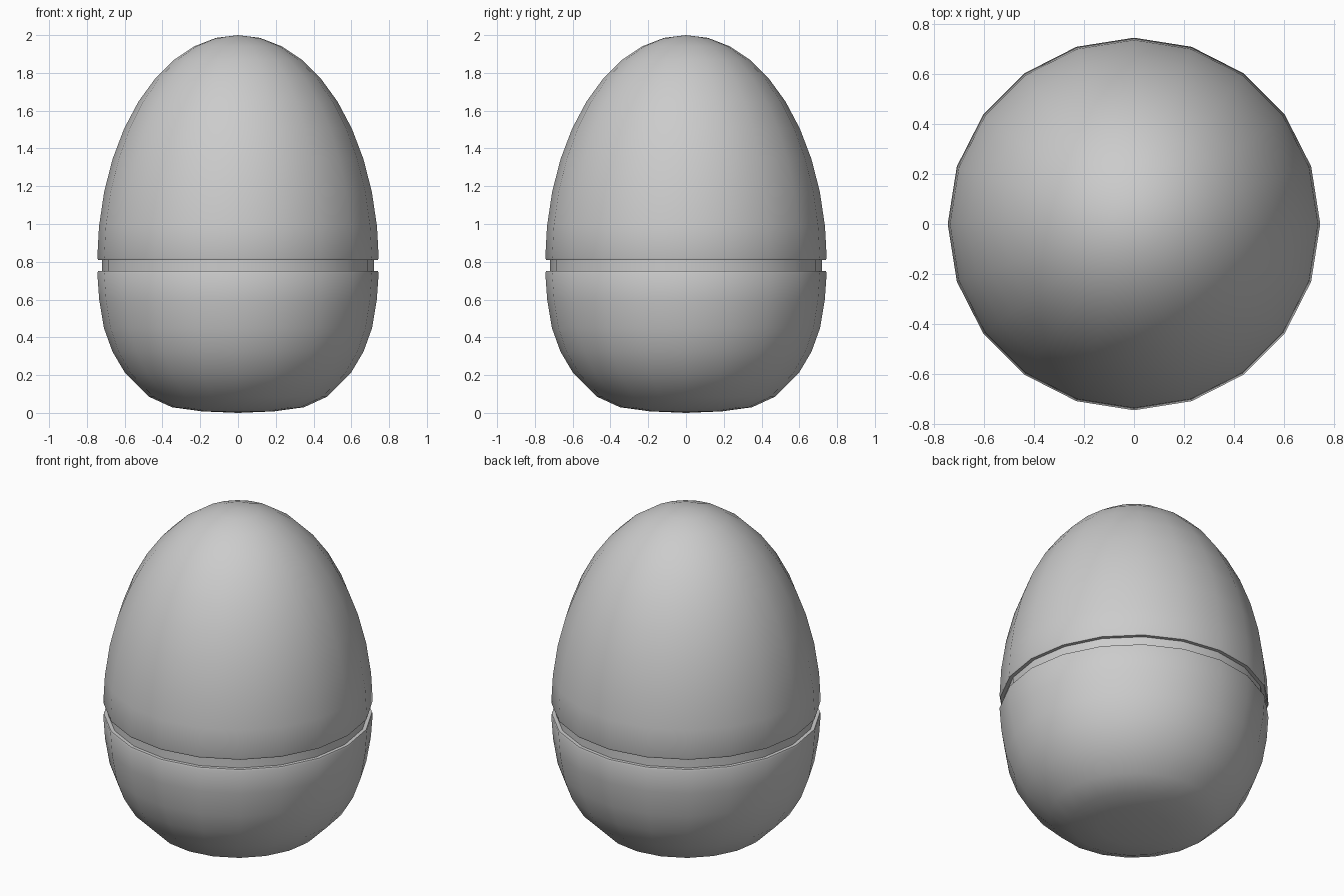
import bpy, bmesh, math

SIDES = 20
RADIUS = 0.745

cube = bpy.data.objects.get("Cube")
if cube:
    bpy.data.objects.remove(cube, do_unlink=True)

grey = bpy.data.materials.new("shell grey")
grey.use_nodes = True
colour = (0.6, 0.6, 0.6, 1)
grey.diffuse_color = colour
grey.node_tree.nodes["Principled BSDF"].inputs["Base Color"].default_value = colour


def lathe(name, profile):
    """Turn a (radius, height) profile around the z axis."""
    bm = bmesh.new()
    verts = [bm.verts.new((r, 0, z)) for r, z in profile]
    edges = [bm.edges.new(pair) for pair in zip(verts, verts[1:])]
    bmesh.ops.spin(bm, geom=verts + edges, cent=(0, 0, 0), axis=(0, 0, 1),
                   angle=math.tau, steps=SIDES)
    bmesh.ops.remove_doubles(bm, verts=bm.verts, dist=0.0005)
    bmesh.ops.recalc_face_normals(bm, faces=bm.faces)
    mesh = bpy.data.meshes.new(name)
    bm.to_mesh(mesh)
    bm.free()
    mesh.materials.append(grey)
    ob = bpy.data.objects.new(name, mesh)
    bpy.context.collection.objects.link(ob)
    bpy.ops.object.select_all(action='DESELECT')
    ob.select_set(True)
    bpy.context.view_layer.objects.active = ob
    bpy.ops.object.shade_smooth_by_angle(angle=math.radians(35))
    return ob


# Lower shell: rounded cup with a flattened base, closed by a flat rim
lathe("lower_shell", [
    (0, 0), (0.19, 0.008), (0.35, 0.03), (0.47, 0.085), (0.597, 0.21),
    (0.665, 0.325), (0.71, 0.45), (0.735, 0.6), (RADIUS, 0.74),
    (0.741, 0.75), (0, 0.75)])

# Inner lip: recessed band showing in the gap between the halves
lathe("inner_lip", [(0, 0.745), (0.72, 0.745), (0.72, 0.815), (0, 0.815)])

# Upper shell: half ellipsoid cap with a flat underside
STEPS = 10
cap = [(RADIUS * math.cos(a), 0.8 + 1.2 * math.sin(a))
       for a in (math.pi / 2 * i / STEPS for i in range(1, STEPS))]
lathe("upper_shell", [(0, 0.81), (0.741, 0.81), (RADIUS, 0.82)] + cap + [(0, 2)])
